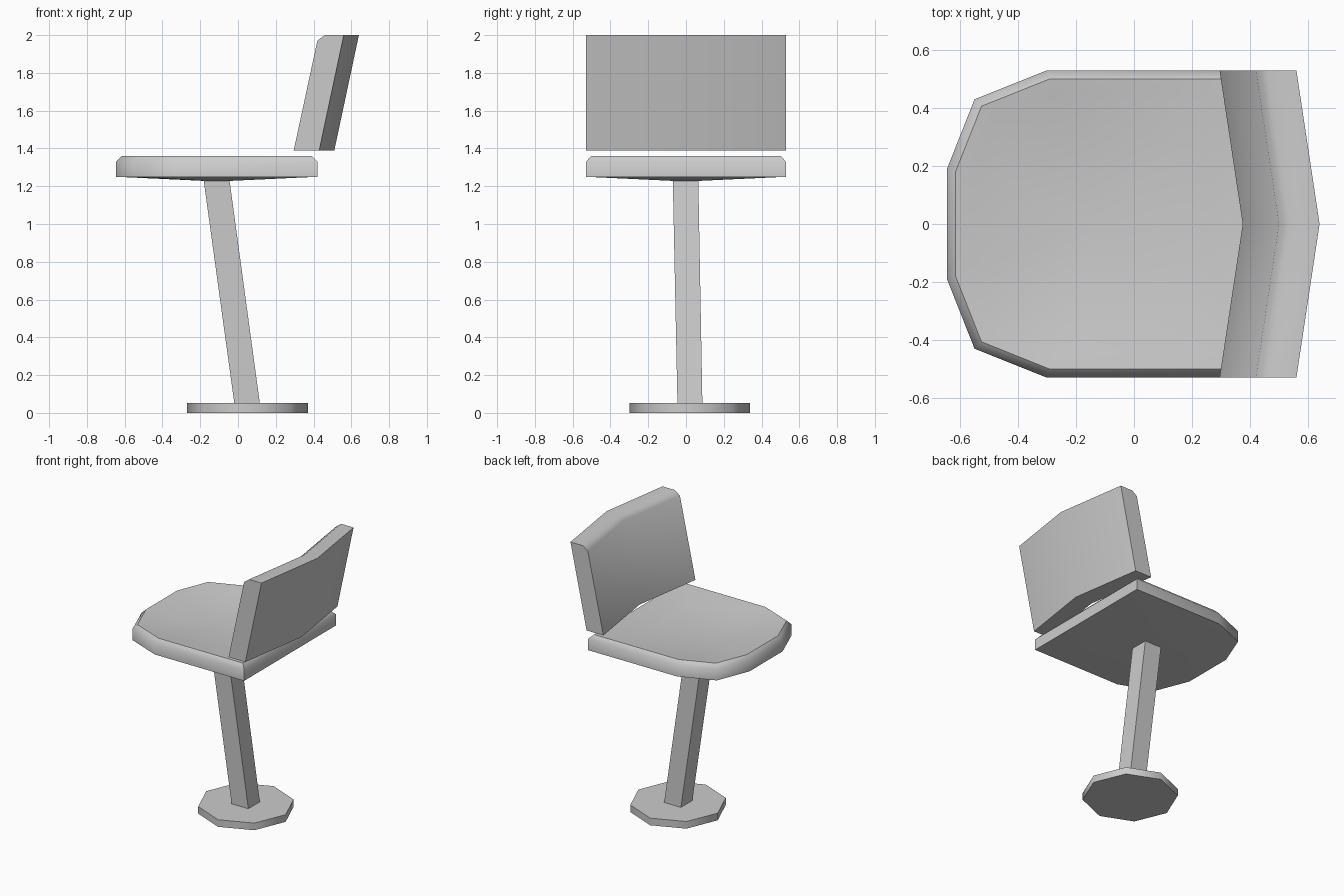
import bpy
import bmesh
from math import radians, cos, sin, pi

if "Cube" in bpy.data.objects:
    bpy.data.objects.remove(bpy.data.objects["Cube"], do_unlink=True)

grey = bpy.data.materials.new("light grey")
grey.use_nodes = True
colour = (0.6, 0.6, 0.6, 1)
grey.diffuse_color = colour
grey.node_tree.nodes["Principled BSDF"].inputs["Base Color"].default_value = colour


def loft(name, rings, start_tip=None, end_tip=None):
    """Join closed rings of points; each end is a flat cap or a fan to a tip."""
    bm = bmesh.new()
    loops = [[bm.verts.new(p) for p in ring] for ring in rings]
    n = len(loops[0])
    for low, high in zip(loops, loops[1:]):
        for i in range(n):
            j = (i + 1) % n
            bm.faces.new((low[i], low[j], high[j], high[i]))
    for loop, tip in ((loops[0], start_tip), (loops[-1], end_tip)):
        if tip:
            centre = bm.verts.new(tip)
            for i in range(n):
                bm.faces.new((loop[i], loop[(i + 1) % n], centre))
        else:
            bm.faces.new(loop)
    bmesh.ops.recalc_face_normals(bm, faces=bm.faces)
    mesh = bpy.data.meshes.new(name)
    bm.to_mesh(mesh)
    bm.free()
    mesh.materials.append(grey)
    obj = bpy.data.objects.new(name, mesh)
    bpy.context.collection.objects.link(obj)
    bpy.ops.object.select_all(action='DESELECT')
    obj.select_set(True)
    bpy.context.view_layer.objects.active = obj
    bpy.ops.object.shade_smooth_by_angle(angle=radians(50))
    return obj


def rectangle(x0, x1, y0, y1, z):
    return [(x0, y0, z), (x1, y0, z), (x1, y1, z), (x0, y1, z)]


# Foot: octagonal plate
def octagon(z):
    return [(0.05 + 0.32 * cos(i * pi / 4), 0.02 + 0.32 * sin(i * pi / 4), z)
            for i in range(8)]


loft("foot_plate", [octagon(0), octagon(0.052)])

# Leaning square stem
loft("stem", [rectangle(-0.018, 0.117, -0.045, 0.087, 0.04),
              rectangle(-0.183, -0.046, -0.07, 0.065, 1.24)])

# Seat: square back, rounded front, chamfered rim and dished top
half = [(0.42, 0.53), (-0.30, 0.53), (-0.55, 0.43), (-0.645, 0.19)]
outline = half + [(x, -y) for x, y in reversed(half)]
mid_x = -0.11


def seat_ring(scale, z):
    return [(mid_x + (x - mid_x) * scale, y * scale, z) for x, y in outline]


loft("seat",
     [seat_ring(1, 1.25), seat_ring(1, 1.33), seat_ring(0.945, 1.36),
      seat_ring(0.84, 1.352), seat_ring(0.55, 1.325)],
     start_tip=(mid_x, 0, 1.225), end_tip=(mid_x, 0, 1.32))

# Backrest: leaning profile swept along a shallow chevron
profile = [(0.295, 1.39), (0.42, 1.97), (0.46, 2.0), (0.56, 2.0), (0.43, 1.39)]
loft("backrest", [[(x + bow, y, z) for x, z in profile]
                  for y, bow in ((-0.53, 0), (0, 0.08), (0.53, 0))])
